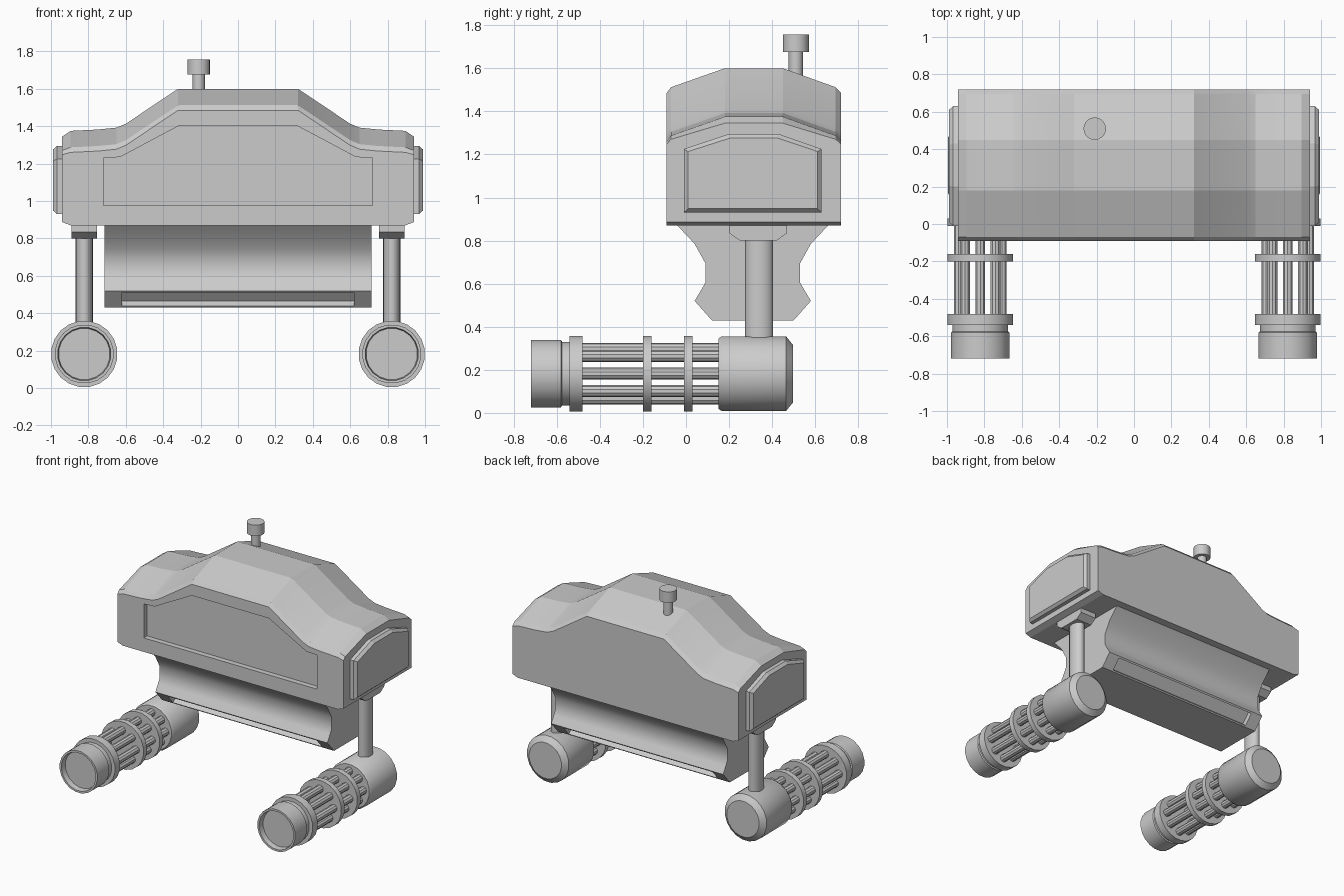
import bpy, bmesh, math

if "Cube" in bpy.data.objects:
    bpy.data.objects.remove(bpy.data.objects["Cube"])


def loft(name, rings, smooth=None):
    """Closed solid through rings of equal point count, capped at both ends."""
    bm = bmesh.new()
    rows = [[bm.verts.new(p) for p in r] for r in rings]
    n = len(rows[0])
    for a, b in zip(rows, rows[1:]):
        for i in range(n):
            j = (i + 1) % n
            bm.faces.new((a[i], a[j], b[j], b[i]))
    bm.faces.new(rows[0])
    bm.faces.new(rows[-1])
    bmesh.ops.recalc_face_normals(bm, faces=bm.faces)
    me = bpy.data.meshes.new(name)
    bm.to_mesh(me)
    bm.free()
    ob = bpy.data.objects.new(name, me)
    bpy.context.collection.objects.link(ob)
    if smooth:
        activate(ob)
        bpy.ops.object.shade_smooth_by_angle(angle=math.radians(smooth))
    return ob


def activate(ob):
    bpy.ops.object.select_all(action='DESELECT')
    ob.select_set(True)
    bpy.context.view_layer.objects.active = ob


def cut(ob, cutter):
    cutter.hide_render = True
    m = ob.modifiers.new("recess", 'BOOLEAN')
    m.object, m.operation, m.solver = cutter, 'DIFFERENCE', 'EXACT'
    activate(ob)
    bpy.ops.object.modifier_apply(modifier=m.name)
    bpy.data.objects.remove(cutter, do_unlink=True)


def prism_x(name, yz, x0, x1, smooth=None):
    return loft(name, [[(x, y, z) for y, z in yz] for x in (x0, x1)], smooth)


def lathe_y(name, profile, x, z, sides=20):
    """Turned part along y; profile is (y, radius)."""
    ang = [2 * math.pi * (i + 0.5) / sides for i in range(sides)]
    return loft(name, [[(x + r * math.cos(a), y, z + r * math.sin(a)) for a in ang]
                       for y, r in profile], 35)


def post(name, profile, x, y, sx=1.0, sides=20):
    """Upright turned part; profile is (z, radius)."""
    ang = [2 * math.pi * i / sides for i in range(sides)]
    return loft(name, [[(x + sx * r * math.cos(a), y + r * math.sin(a), z) for a in ang]
                       for z, r in profile], 35)


# Main hull: roof height along x plus drop towards front and back
half = [(0.32, 1.6, .87), (0.60, 1.413, .87), (0.65, 1.392, .87), (0.75, 1.382, .87),
        (0.895, 1.375, .87), (0.94, 1.345, .887)]
columns = [(-x, h, b) for x, h, b in reversed(half)] + half
drop = [(-.09, .115), (-.07, .088), (.18, 0), (.45, 0), (.695, .088), (.72, .115)]
rings = []
for x, h, b in columns:
    k = 0.85 if abs(x) > 0.9 else 1.0
    rings.append([(x, -.09, b)] + [(x, y, h - d * k) for y, d in drop] + [(x, .72, b)])
hull = loft("hull", rings)

# Recessed front panel
right = [(.72, .975), (.72, 1.23), (.63, 1.235), (.32, 1.40)]
outline = right + [(-x, z) for x, z in reversed(right)]
cut(hull, loft("panel_cutter", [[(x, y, z) for x, z in outline] for y in (-.2, -.05)]))
activate(hull)
bpy.ops.object.shade_smooth_by_angle(angle=math.radians(16))

# Raised end panels with bevelled rim
end = [(-.01, .93), (.63, .93), (.63, 1.225), (.43, 1.295), (.20, 1.295), (-.01, 1.225)]
cy, cz = .31, 1.11
for s, side in ((-1, "left"), (1, "right")):
    loft(f"end_panel_{side}",
         [[(s * x, cy + (y - cy) * ky, cz + (z - cz) * kz) for y, z in end]
          for x, ky, kz in ((.92, 1, 1), (.968, 1, 1), (.988, .94, .9))])

# Keel with waisted cross-section and slots in its lower slopes
front = [(-.04, .88), (-.04, .87), (.04, .785), (.065, .74), (.09, .695),
         (.09, .605), (.07, .57), (.04, .52), (.12, .43)]
keel = prism_x("keel", front + [(.62 - y, z) for y, z in reversed(front)], -.715, .715)
slot = [(.02, .485), (.08, .535), (.142, .465), (.082, .412)]
for m in (False, True):
    pts = [(.62 - y if m else y, z) for y, z in slot]
    cut(keel, prism_x("slot_cutter", pts, -.62, .62))
activate(keel)
bpy.ops.object.shade_smooth_by_angle(angle=math.radians(32))

# Roof sensor
post("sensor", [(1.5, .033), (1.675, .033), (1.675, .06), (1.757, .06)], -.21, .51)

# Rotary pods, one on each side
for s, side in ((-1, "left"), (1, "right")):
    cx, gz = s * .822, .182
    mount = [(.20, .88), (.20, .835), (.25, .80), (.42, .80), (.47, .835), (.47, .88)]
    prism_x(f"mount_{side}", mount, cx - .068, cx + .068)
    post(f"strut_{side}", [(.28, .065), (.82, .065)], cx, .34, sx=.7)
    lathe_y(f"pod_body_{side}", [(.15, .165), (.165, .175), (.465, .175), (.497, .135)], cx, gz)
    for i, (a, b) in enumerate([(-.01, .03), (-.20, -.16), (-.54, -.48)]):
        lathe_y(f"pod_ring_{side}_{i}", [(a, .178), (b, .178)], cx, gz)
    for i in range(8):
        a = math.tau * i / 8
        lathe_y(f"barrel_{side}_{i}", [(-.5, .028), (.17, .028)],
                cx + .115 * math.cos(a), gz + .115 * math.sin(a), 10)
    lathe_y(f"muzzle_{side}", [(-.68, .138), (-.72, .143), (-.72, .158), (-.58, .158),
                               (-.575, .15), (-.53, .15)], cx, gz)
